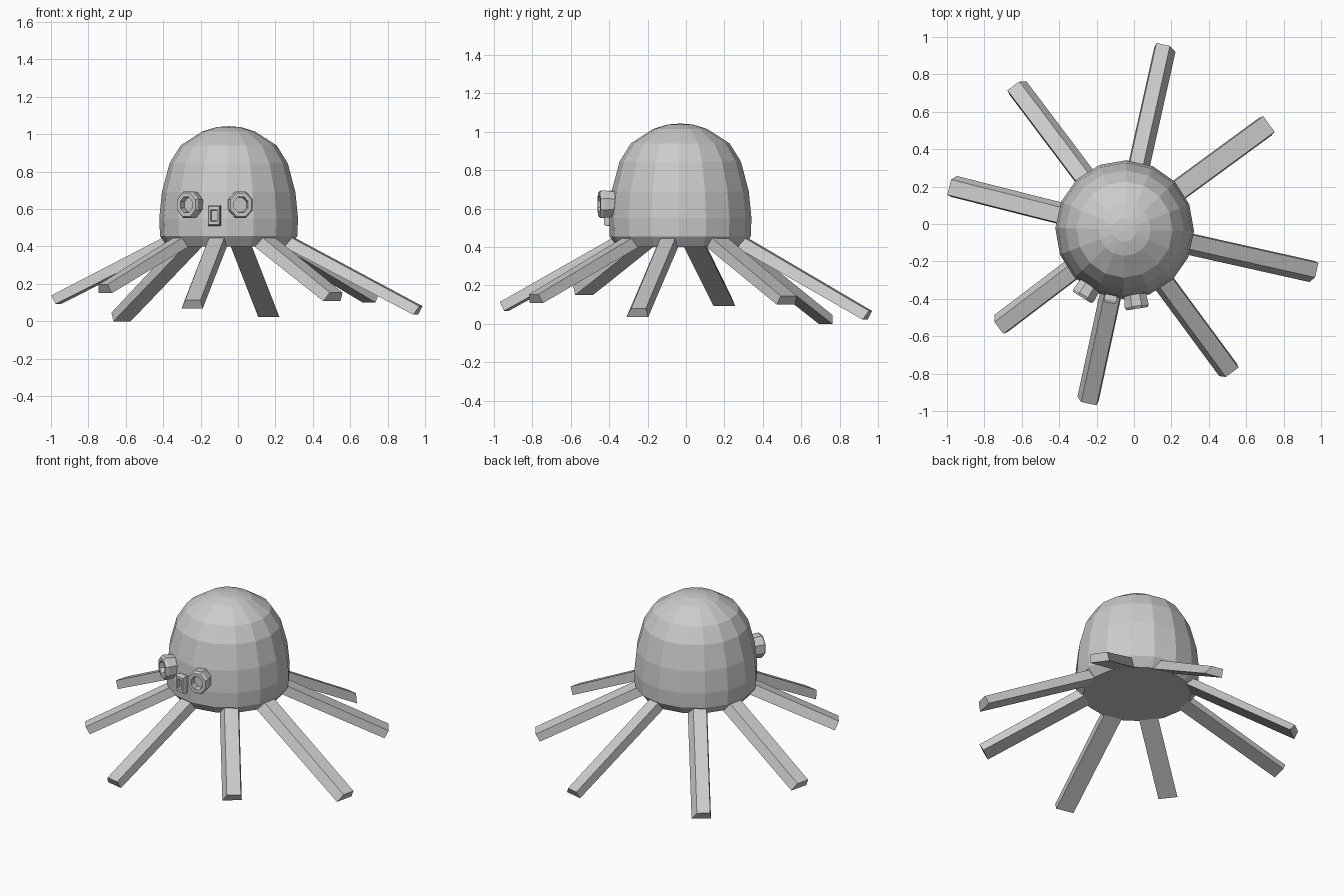
import bpy, bmesh, math
from mathutils import Vector, Matrix

if "Cube" in bpy.data.objects:
    bpy.data.objects.remove(bpy.data.objects["Cube"])

CENTRE = Vector((-0.05, -0.03, 0))
TURN = math.radians(-12.6)      # heading of the first leg
FACE = math.radians(-101.5)     # heading of the face

grey = bpy.data.materials.new("plain grey")
grey.diffuse_color = (0.6, 0.6, 0.6, 1)
grey.use_nodes = True
grey.node_tree.nodes["Principled BSDF"].inputs["Base Color"].default_value = grey.diffuse_color


def finish(name, bm):
    bmesh.ops.recalc_face_normals(bm, faces=bm.faces)
    mesh = bpy.data.meshes.new(name)
    bm.to_mesh(mesh)
    bm.free()
    mesh.materials.append(grey)
    obj = bpy.data.objects.new(name, mesh)
    bpy.context.collection.objects.link(obj)
    return obj


def bridge(bm, a, b):
    n = len(a)
    for i in range(n):
        bm.faces.new((a[i], a[(i + 1) % n], b[(i + 1) % n], b[i]))


# Domed body: 16 flat sides with a flat underside
def make_body():
    profile = [(0.325, 0.40), (0.367, 0.455), (0.371, 0.55), (0.357, 0.69),
               (0.316, 0.845), (0.257, 0.94), (0.14, 1.015), (0.065, 1.038)]
    bm = bmesh.new()
    rings = []
    for r, z in profile:
        ring = []
        for i in range(16):
            a = TURN + math.tau * (i + 0.5) / 16
            ring.append(bm.verts.new(CENTRE + Vector((r * math.cos(a), r * math.sin(a), z))))
        rings.append(ring)
    for a, b in zip(rings, rings[1:]):
        bridge(bm, a, b)
    bm.faces.new(rings[0])
    tip = bm.verts.new(CENTRE + Vector((0, 0, 1.043)))
    for i in range(16):
        bm.faces.new((rings[-1][i], rings[-1][(i + 1) % 16], tip))
    finish("body", bm)


# Straight leg with one slanted side, sloping out from the rim of the body
def make_leg(index, heading, reach, low, slant):
    turn = Matrix.Rotation(math.radians(heading), 4, 'Z')
    section = [(-0.058, 0), (0.058, 0), (0.052, 1), (-0.052 + slant, 1)]
    bm = bmesh.new()
    loops = []
    for lower, upper in [((0.31, 0.40), (0.35, 0.447)),
                         ((reach - 0.025, low), (reach, low + 0.046))]:
        loop = []
        for side, top in section:
            r, z = upper if top else lower
            loop.append(bm.verts.new(CENTRE + turn @ Vector((r, side, z))))
        loops.append(loop)
    bridge(bm, *loops)
    bm.faces.new(loops[0])
    bm.faces.new(loops[1])
    finish(f"leg_{index}", bm)


# Raised ring with a recessed floor, standing on the body wall
def make_ring(name, heading, z, sides, phase, width, height, hole, back, front, floor):
    turn = Matrix.Rotation(heading, 4, 'Z')
    bm = bmesh.new()
    loops = []
    steps = [(0.9, back), (1, front - 0.015), (0.88, front), (hole, front), (hole * 0.9, floor)]
    for scale, depth in steps:
        loop = []
        for i in range(sides):
            a = phase + math.tau * i / sides
            p = Vector((depth, width * scale * math.cos(a), z + height * scale * math.sin(a)))
            loop.append(bm.verts.new(CENTRE + turn @ p))
        loops.append(loop)
    for a, b in zip(loops, loops[1:]):
        bridge(bm, a, b)
    bm.faces.new(loops[0])
    bm.faces.new(loops[-1])
    finish(name, bm)


make_body()

# heading, reach, height of the tip, slant of the clockwise side
legs = [(-12.6, 1.05, 0.035, 0.025), (36.2, 0.956, 0.10, 0.0),
        (77.4, 1.011, 0.022, 0.03), (127, 0.972, 0.0, 0.025),
        (165.8, 0.965, 0.092, 0.02), (217.2, 0.853, 0.15, 0.025),
        (257.8, 0.95, 0.068, 0.02), (306.4, 0.955, 0.108, 0.02)]
for i, leg in enumerate(legs):
    make_leg(i + 1, *leg)

# Eyes and mouth
for name, side in (("left_eye", -1), ("right_eye", 1)):
    make_ring(name, FACE + side * math.radians(20.5), 0.623, 8, math.pi / 8,
              0.07, 0.078, 0.58, 0.34, 0.428, 0.39)
make_ring("mouth", FACE, 0.565, 4, math.pi / 4, 0.048, 0.078, 0.55, 0.35, 0.40, 0.38)
